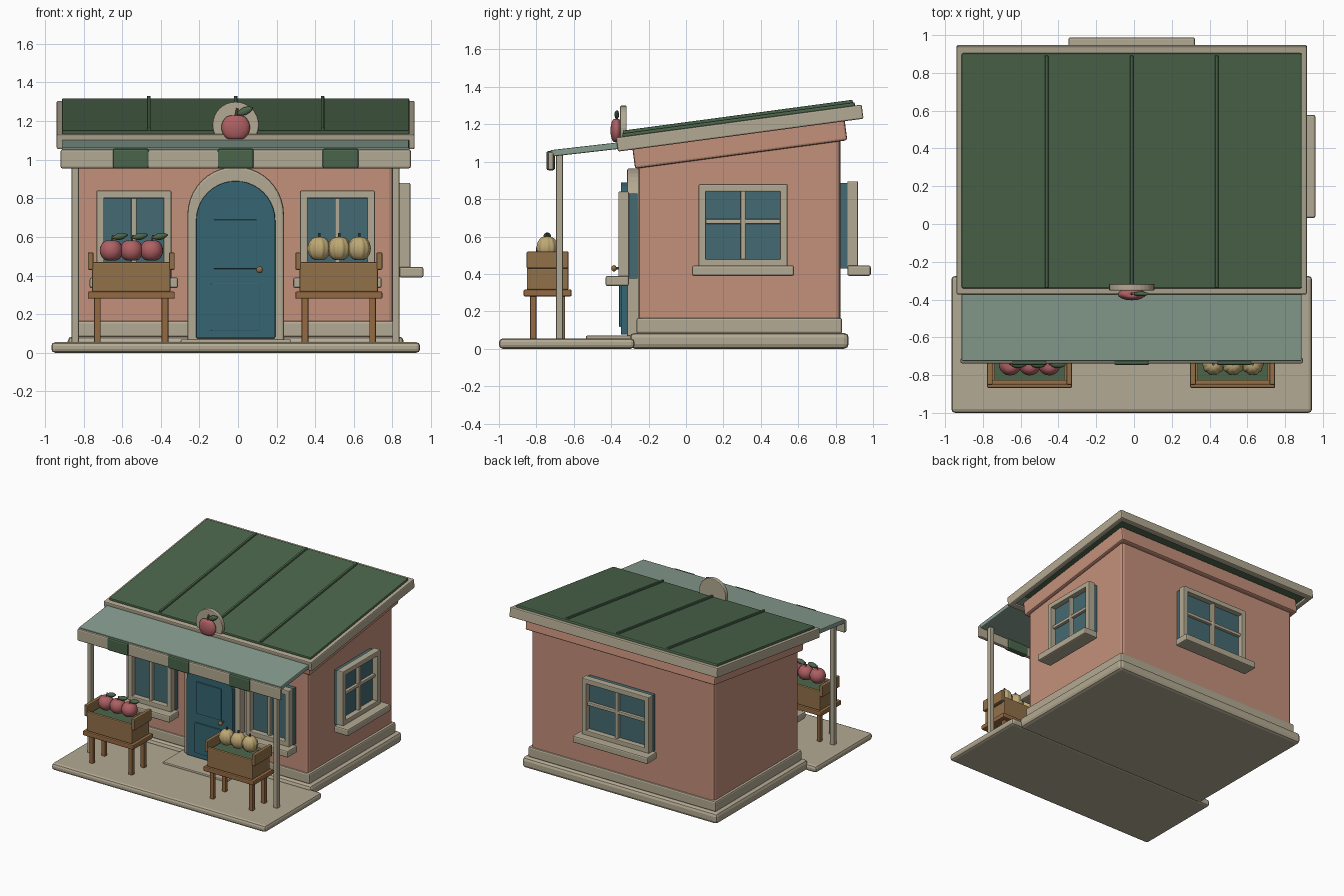
import bpy, bmesh, math
from mathutils import Matrix, Vector

if "Cube" in bpy.data.objects:
    bpy.data.objects.remove(bpy.data.objects["Cube"], do_unlink=True)


def material(name, r, g, b):
    lin = [((c / 255 + 0.055) / 1.055) ** 2.4 for c in (r, g, b)] + [1]
    m = bpy.data.materials.new(name)
    m.use_nodes = True
    m.diffuse_color = lin
    bsdf = m.node_tree.nodes["Principled BSDF"]
    bsdf.inputs["Base Color"].default_value = lin
    bsdf.inputs["Roughness"].default_value = 0.8
    return m


WALL = material("terracotta_plaster", 196, 144, 122)
TRIM = material("stone_beige", 180, 170, 147)
GREEN = material("roof_green", 75, 101, 75)
AWNING = material("pale_awning_green", 136, 158, 144)
DOOR = material("door_teal", 54, 101, 114)
GLASS = material("window_teal", 69, 106, 114)
CRATE = material("crate_wood", 146, 113, 74)
STAND = material("stand_wood", 148, 106, 66)
RED = material("apple_red", 174, 96, 99)
YELLOW = material("melon_yellow", 190, 168, 116)
CX = -0.012          # centre line of the building
ROOF = math.atan(0.134)


def finish(name, bm, mat, loc=(0, 0, 0), rot=(0, 0, 0), bevel=0, smooth=False):
    bmesh.ops.recalc_face_normals(bm, faces=bm.faces)
    mesh = bpy.data.meshes.new(name)
    bm.to_mesh(mesh)
    bm.free()
    mesh.materials.append(mat)
    ob = bpy.data.objects.new(name, mesh)
    ob.location, ob.rotation_euler = loc, rot
    bpy.context.collection.objects.link(ob)
    if smooth:
        for p in mesh.polygons:
            p.use_smooth = True
    if bevel:
        mod = ob.modifiers.new("bevel", "BEVEL")
        mod.width, mod.segments = bevel, 2
        mod.limit_method = "ANGLE"
    return ob


def box(name, mat, x, y, z, bevel=0.007, slope=0, shape=None):
    """Box from (min, max) ranges, tilted about its centre."""
    bm = bmesh.new()
    bmesh.ops.create_cube(bm, size=1)
    size = Vector([r[1] - r[0] for r in (x, y, z)])
    bmesh.ops.scale(bm, vec=size, verts=bm.verts)
    if shape:
        shape(bm)
    mid = [sum(r) / 2 for r in (x, y, z)]
    return finish(name, bm, mat, mid, (slope, 0, 0), bevel)


def around(c, half):
    return (c - half, c + half)


def arch(name, mat, half, z0, spring, y, bevel):
    """Round-topped slab."""
    pts = [(-half, z0), (half, z0)]
    pts += [(half * math.cos(t), spring + half * math.sin(t))
            for t in (math.pi * i / 20 for i in range(21))]
    bm = bmesh.new()
    face = bm.faces.new([bm.verts.new((CX + px, y[0], pz)) for px, pz in pts])
    ext = bmesh.ops.extrude_face_region(bm, geom=[face])
    moved = [v for v in ext["geom"] if isinstance(v, bmesh.types.BMVert)]
    bmesh.ops.translate(bm, vec=(0, y[1] - y[0], 0), verts=moved)
    return finish(name, bm, mat, bevel=bevel)


def ball(name, mat, loc, radii, ribs=0, dimple=0.0, rot=(0, 0, 0), point=False):
    bm = bmesh.new()
    bmesh.ops.create_uvsphere(bm, u_segments=40 if ribs else 20, v_segments=14, radius=1)
    for v in bm.verts:
        ring = math.hypot(v.co.x, v.co.y)
        if ribs:
            k = 1 + 0.05 * math.cos(ribs * math.atan2(v.co.y, v.co.x))
            v.co.x *= k
            v.co.y *= k
        if dimple:
            v.co.z *= 1 - dimple * max(0, 1 - ring * 1.6)
        if point:
            v.co.z *= 1 - v.co.x ** 2 * 0.5
    bmesh.ops.scale(bm, vec=radii, verts=bm.verts)
    return finish(name, bm, mat, loc, rot, smooth=True)


def cylinder(name, mat, loc, radius, depth, rot=(0, 0, 0), sides=10, bevel=0):
    bm = bmesh.new()
    bmesh.ops.create_cone(bm, cap_ends=True, segments=sides, radius1=radius,
                          radius2=radius, depth=depth)
    return finish(name, bm, mat, loc, rot, bevel)


# Ground slabs and step
box("porch_floor", TRIM, around(CX, 0.955), (-1, -0.275), (0, 0.055), 0.02)
box("foundation", TRIM, around(CX, 0.87), (-0.3, 0.87), (0, 0.085), 0.025)
box("door_step", TRIM, around(CX, 0.285), (-0.535, -0.27), (0.04, 0.07))
box("skirting", TRIM, around(CX, 0.837), (-0.265, 0.835), (0.08, 0.165), 0.012)


# Walls with sloping top
def slope_top(bm):
    for v in bm.verts:
        if v.co.z > 0:
            v.co.z += 0.134 * v.co.y


box("walls", WALL, around(CX, 0.817), (-0.255, 0.825), (0.06, 1.12), 0.022, shape=slope_top)
box("cornice", WALL, around(CX, 0.845), (-0.285, 0.86), (1.038, 1.155), 0.012, ROOF)

# Main roof: rim bars, panel and standing seams, all on one slope
RY, RZ = 0.29, 1.18


def roof_box(name, mat, x, y, z, bevel=0.008):
    ob = box(name, mat, x, y, z, bevel)
    turn = Matrix.Rotation(ROOF, 4, "X")
    ob.location = turn @ ob.location + Vector((0, RY, RZ))
    ob.rotation_euler = (ROOF, 0, 0)
    return ob


for side, s in (("left", 1), ("right", -1)):
    roof_box("roof_rim_" + side, TRIM, around(CX + s * 0.907, 0.02), (-0.66, 0.655), (-0.038, 0.038))
roof_box("roof_rim_front", TRIM, around(CX, 0.927), (-0.665, -0.62), (-0.038, 0.038))
roof_box("roof_rim_back", TRIM, around(CX, 0.927), (0.615, 0.66), (-0.038, 0.038))
roof_box("roof_panel", GREEN, around(CX, 0.9), (-0.63, 0.625), (-0.02, 0.056))
for i in (-1, 0, 1):
    roof_box("roof_seam", GREEN, around(CX + i * 0.45, 0.009), (-0.625, 0.615), (0.05, 0.07), 0.004)

# Awning, valance and posts
box("awning", AWNING, around(CX, 0.9), (-0.725, -0.23), (1.055, 1.09), 0.006, math.atan(0.114))
box("valance", TRIM, around(CX, 0.907), (-0.738, -0.708), (0.955, 1.053), 0.01)
for i in (-1, 0, 1):
    box("valance_patch", GREEN, around(CX + i * 0.543, 0.094), (-0.747, -0.70), (0.954, 1.057), 0.012)
for s in (-1, 1):
    box("porch_post", TRIM, around(CX + s * 0.83, 0.019), (-0.695, -0.657), (0.05, 1.045))

# Arched doorway
arch("door_surround", TRIM, 0.25, 0.06, 0.715, (-0.315, -0.24), 0.012)
arch("door", DOOR, 0.205, 0.075, 0.685, (-0.348, -0.25), 0.006)
box("door_panel_top", DOOR, (-0.127, 0.097), (-0.357, -0.34), (0.435, 0.69), 0.004)
box("door_panel_bottom", DOOR, (-0.14, 0.112), (-0.357, -0.34), (0.115, 0.36), 0.004)
cylinder("door_knob_stem", STAND, (0.112, -0.365, 0.43), 0.007, 0.04, (math.pi / 2, 0, 0))
ball("door_knob", STAND, (0.112, -0.385, 0.43), (0.017, 0.014, 0.017))


# Windows: frame, bars, glass and sill on any wall
def window(name, side, c, half, z, wall, crossbar=True):
    def part(label, mat, u, d, zz, bevel=0.006):
        d = (wall + d[0], wall + d[1])
        if side == "right":
            x, y = d, u
        elif side == "back":
            x, y = u, d
        else:
            x, y = u, (-d[1], -d[0])
        box(name + "_" + label, mat, x, y, zz, bevel)

    z0, z1 = z
    w = 0.04
    deep = (0.035, 0.092)
    for s in (-1, 1):
        part("jamb", TRIM, around(c + s * (half - w / 2), w / 2), deep, (z0, z1))
    part("head", TRIM, around(c, half), deep, (z1 - w, z1))
    part("bottom_rail", TRIM, around(c, half), deep, (z0, z0 + 0.06))
    part("mullion", TRIM, around(c, 0.014), (0.04, 0.075), (z0, z1 - 0.01))
    if crossbar:
        part("crossbar", TRIM, around(c, half - 0.01), (0.04, 0.073), around((z0 + z1) / 2 + 0.03, 0.013))
    part("glass", GLASS, around(c, half - 0.01), (-0.01, 0.05), (z0 + 0.01, z1 - 0.01), 0)
    part("sill", TRIM, around(c, half + 0.035), (0.035, 0.16), (z0 - 0.03, z0 + 0.025), 0.01)


window("side_window", "right", 0.305, 0.238, (0.42, 0.88), 0.80)
window("back_window", "back", CX, 0.3, (0.42, 0.895), 0.828)
for s in (-1, 1):
    window("front_window", "front", CX + s * 0.527, 0.194, (0.365, 0.84), 0.27, False)

# Round roof sign with a flattened apple
SIGN_Z = 1.18
cylinder("sign_disc", TRIM, (CX, -0.335, SIGN_Z), 0.12, 0.035, (math.pi / 2, 0, 0), 32, 0.006)
ball("sign_apple", RED, (CX, -0.372, SIGN_Z - 0.013), (0.074, 0.032, 0.072), dimple=0.2)
cylinder("sign_stem", STAND, (CX + 0.004, -0.37, 1.242), 0.007, 0.05, (0, 0.2, 0))
ball("sign_leaf", GREEN, (0.036, -0.37, 1.252), (0.046, 0.012, 0.02), rot=(0, -0.4, 0), point=True)


# Produce stands with crates
def stand(name, c):
    mid = -0.74
    box(name + "_table", STAND, around(c, 0.225), around(mid, 0.128), (0.28, 0.317))
    for sx in (-1, 1):
        for sy in (-1, 1):
            box(name + "_leg", STAND, around(c + sx * 0.175, 0.017),
                around(mid + sy * 0.077, 0.017), (0.05, 0.29))
        box(name + "_crate_end", CRATE, around(c + sx * 0.188, 0.014), around(mid, 0.108), (0.315, 0.43))
        box(name + "_crate_grip", CRATE, around(c + sx * 0.21, 0.015), around(mid, 0.112), (0.43, 0.52))
        box(name + "_crate_long_board", CRATE, around(c, 0.203), around(mid + sx * 0.098, 0.013), (0.315, 0.47))
    box(name + "_cloth", GREEN, around(c, 0.185), around(mid, 0.09), (0.33, 0.455), 0)


stand("apple_stand", -0.553)
stand("melon_stand", 0.522)
for i in (-1, 0, 1):
    ax, mx = -0.552 + i * 0.104, 0.524 + i * 0.104
    ball("apple", RED, (ax, -0.742, 0.53), (0.06, 0.06, 0.06), dimple=0.2)
    cylinder("apple_stem", STAND, (ax + 0.004, -0.742, 0.59), 0.005, 0.04, (0, 0.2, 0))
    ball("apple_leaf", GREEN, (ax + 0.045, -0.742, 0.603), (0.042, 0.02, 0.018), rot=(0, -0.2, 0), point=True)
    ball("melon", YELLOW, (mx, -0.742, 0.54), (0.057, 0.057, 0.066), ribs=10, dimple=0.1)
    cylinder("melon_stem", GREEN, (mx, -0.742, 0.605), 0.007, 0.03)
